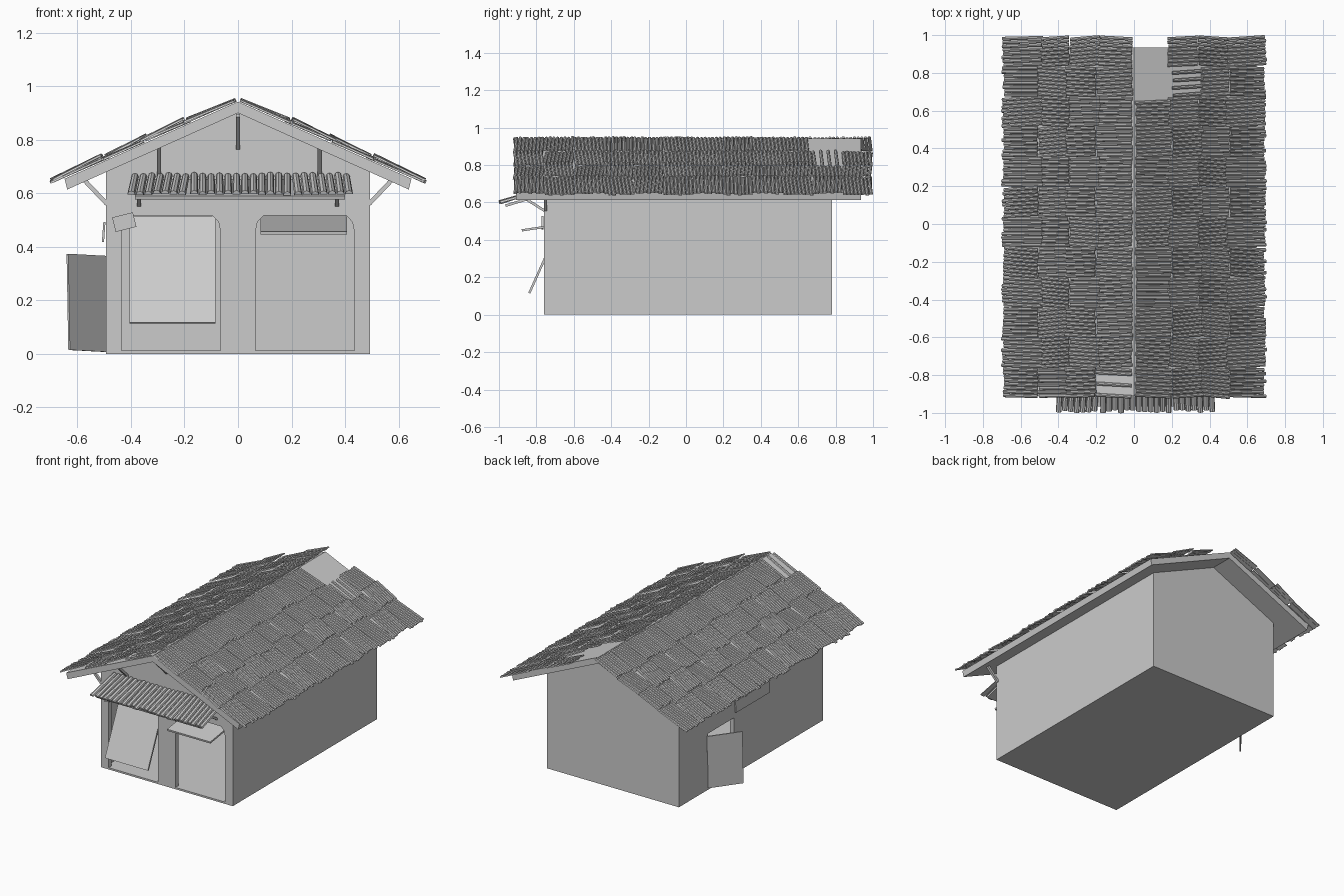
import bpy, bmesh, random
from mathutils import Vector as V, Euler
from math import cos, sin, pi, radians

if "Cube" in bpy.data.objects:
    bpy.data.objects.remove(bpy.data.objects["Cube"])

random.seed(4)
R = random.uniform
SLOPE = 0.445


def finish(name, bm):
    bmesh.ops.recalc_face_normals(bm, faces=bm.faces[:])
    me = bpy.data.meshes.new(name)
    bm.to_mesh(me)
    bm.free()
    ob = bpy.data.objects.new(name, me)
    bpy.context.collection.objects.link(ob)
    return ob


def prism(name, pts, y0, y1):
    """Extrude an (x, z) outline along y."""
    bm = bmesh.new()
    face = bm.faces.new([bm.verts.new((x, y0, z)) for x, z in pts])
    ext = bmesh.ops.extrude_face_region(bm, geom=[face])
    verts = [g for g in ext["geom"] if isinstance(g, bmesh.types.BMVert)]
    bmesh.ops.translate(bm, verts=verts, vec=(0, y1 - y0, 0))
    return finish(name, bm)


def box(name, center, size, rot=(0, 0, 0)):
    bm = bmesh.new()
    bmesh.ops.create_cube(bm, size=1)
    bmesh.ops.scale(bm, verts=bm.verts[:], vec=size)
    m = Euler([radians(a) for a in rot]).to_matrix()
    bmesh.ops.rotate(bm, verts=bm.verts[:], matrix=m)
    bmesh.ops.translate(bm, verts=bm.verts[:], vec=center)
    return finish(name, bm)


def strut(name, a, b, w=0.016):
    a, b = V(a), V(b)
    ob = box(name, (0, 0, 0), (w, w, (b - a).length))
    ob.rotation_mode = 'QUATERNION'
    ob.rotation_quaternion = (b - a).to_track_quat('Z', 'Y')
    ob.location = (a + b) / 2
    return ob


def plank(name, x0, x1, top, bottom, t):
    """Flat panel spanning x, sloping from top (y, z) to bottom (y, z)."""
    bm = bmesh.new()
    d = (V((0, *bottom)) - V((0, *top))).normalized()
    n = d.cross(V((1, 0, 0))) * t / 2
    rings = []
    for x in (x0, x1):
        e = V((x, 0, 0))
        t0, b0 = V((0, *top)) + e, V((0, *bottom)) + e
        rings.append([bm.verts.new(p) for p in (t0 + n, b0 + n, b0 - n, t0 - n)])
    bm.faces.new(rings[0])
    bm.faces.new(rings[1][::-1])
    for i in range(4):
        j = (i + 1) % 4
        bm.faces.new((rings[0][i], rings[0][j], rings[1][j], rings[1][i]))
    return finish(name, bm)


def barrel(bm, p0, p1, n, r):
    """Half-round roof tile from p0 down to p1."""
    side = (p1 - p0).cross(n).normalized()
    rings = []
    for p, k in ((p0, 0.9), (p1, 1.0)):
        rings.append([bm.verts.new(p + (side * cos(a * pi / 4) + n * sin(a * pi / 4)) * r * k)
                      for a in range(5)])
    for i in range(5):
        j = (i + 1) % 5
        bm.faces.new((rings[0][i], rings[0][j], rings[1][j], rings[1][i]))
    bm.faces.new(rings[0][::-1])
    bm.faces.new(rings[1])


def cut(ob, cutter):
    m = ob.modifiers.new("cut", 'BOOLEAN')
    m.operation, m.solver, m.object = 'DIFFERENCE', 'EXACT', cutter
    bpy.context.view_layer.objects.active = ob
    bpy.ops.object.modifier_apply(modifier=m.name)
    bpy.data.objects.remove(cutter)


# hollow gabled walls
def gable(hw, base, apex):
    return [(-hw, base), (hw, base), (hw, apex - SLOPE * hw), (0, apex), (-hw, apex - SLOPE * hw)]


walls = prism("walls", gable(0.493, 0, 0.91), -0.76, 0.78)
cut(walls, prism("inner_cutter", gable(0.463, 0.012, 0.87), -0.73, 0.75))

# two rounded front openings and a side doorway
arch = [(0.065, 0.012), (0.435, 0.012), (0.435, 0.455), (0.427, 0.493), (0.405, 0.516),
        (0.095, 0.516), (0.073, 0.493), (0.065, 0.455)]
for s in (1, -1):
    cut(walls, prism("door_cutter", [(s * x, z) for x, z in arch], -0.8, -0.7))
cut(walls, box("side_cutter", (-0.48, 0.33, 0.196), (0.1, 0.28, 0.368)))

# roof slab
prism("roof_slab", [(0, 0.942), (0.648, 0.654), (0.638, 0.614), (0, 0.9),
                    (-0.638, 0.614), (-0.648, 0.654)], -0.91, 0.935)

# roof tiles in alternating patches of barrels
ROWS, Y0, PITCH, PER = 12, -0.92, 0.1595, 8
for s, name in ((1, "right_roof_tiles"), (-1, "left_roof_tiles")):
    bm = bmesh.new()
    n = V((s * SLOPE, 0, 1)).normalized()

    def on_roof(x, y, h):
        return V((s * x, y, 0.942 - SLOPE * x)) + n * h

    for row in range(ROWS):
        odd = row % 2
        edges = [0.008, 0.178, 0.335, 0.482, 0.69] if odd else [0.008, 0.195, 0.352, 0.5, 0.685]
        for col in range(4):
            up = (row + col) % 2
            top_h = (0.006 if col == 0 else 0.02) if up else 0.004
            low_h = 0.012 if up else 0.006
            twist = R(-0.008, 0.008)
            for k in range(PER):
                y = Y0 + row * PITCH + (k + 0.5) * PITCH / PER
                # worn patches where tiles are missing
                if s == 1 and col == 0 and y > 0.66:
                    continue
                if s == 1 and col == 1 and 0.68 < y < 0.86 and k % 2:
                    continue
                if s == -1 and col == 0 and y < -0.78 and k % 3:
                    continue
                barrel(bm, on_roof(edges[col] + R(-0.004, 0.004), y - twist, top_h + R(-.002, .003)),
                       on_roof(edges[col + 1] + R(-0.006, 0.008), y + twist, low_h + R(-.002, .003)),
                       n, 0.0098)
    finish(name, bm)

# front canopy: board and barrel tiles
plank("canopy_board", -0.385, 0.4, (-0.76, 0.645), (-0.965, 0.583), 0.014)
bm = bmesh.new()
cn = V((0, -0.31, 1)).normalized()
for k in range(26):
    x = -0.385 + k * 0.0316
    fan = -0.014 if k < 7 else (0.01 if k > 18 else 0)
    barrel(bm, V((x, -0.765, 0.664 + R(-.003, .003))),
           V((x + fan, -0.99 + R(-0.008, 0.008), 0.595 + R(-.003, .003))), cn, 0.015)
finish("canopy_tiles", bm)

# gable struts and eave braces
for x, z in ((-0.295, 0.67), (0.305, 0.67), (0, 0.77)):
    strut("gable_strut", (x, -0.76, z), (x, -0.88, z + 0.12))
for s in (1, -1):
    strut("eave_brace", (s * 0.49, -0.75, 0.56), (s * 0.585, -0.75, 0.66))
    strut("canopy_brace", (s * 0.37, -0.755, 0.555), (s * 0.37, -0.85, 0.615), 0.014)

# tilting front doors
plank("left_tilting_door", -0.405, -0.085, (-0.66, 0.512), (-0.838, 0.115), 0.012)
plank("right_raised_door", 0.085, 0.408, (-0.48, 0.51), (-0.878, 0.451), 0.012)

# crooked sign plate on the front
box("sign_plate", (-0.425, -0.767, 0.492), (0.08, 0.01, 0.056), (0, -14, 0))

# open side door, leaning, and the side window flap
box("side_door", (-0.562, 0.385, 0.19), (0.008, 0.225, 0.36), (-2, -3, -40))
box("side_window_flap", (-0.502, 0.01, 0.455), (0.008, 0.36, 0.075), (0, 4, 0))
